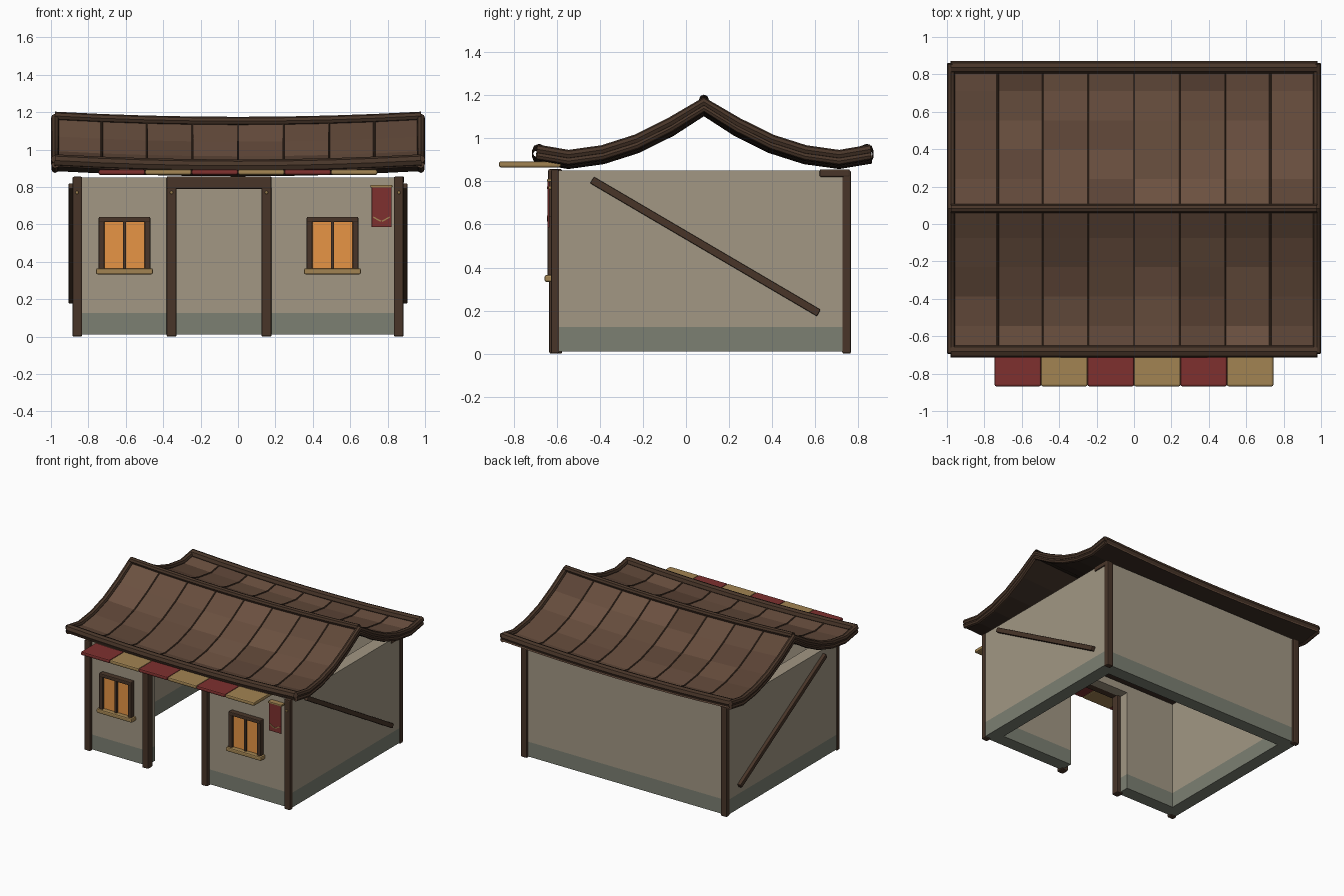
import bpy, bmesh, math, random
from mathutils import Vector

if "Cube" in bpy.data.objects:
    bpy.data.objects.remove(bpy.data.objects["Cube"])

random.seed(4)


def mat(name, r, g, b):
    m = bpy.data.materials.new(name)
    m.diffuse_color = (r, g, b, 1)
    m.use_nodes = True
    m.node_tree.nodes["Principled BSDF"].inputs["Base Color"].default_value = m.diffuse_color
    return m


PLASTER = mat("plaster", .36, .31, .23)
STONE = mat("stone", .20, .215, .17)
WOOD = mat("dark_wood", .065, .036, .022)
UNDER = mat("roof_underside", .04, .024, .016)
TILES = [mat("tile_%d" % i, .105 + .014 * i, .057 + .008 * i, .036 + .005 * i) for i in range(4)]
GLOW = mat("window_glow", .80, .30, .06)
TAN = mat("tan", .36, .23, .085)
RED = mat("red", .21, .03, .028)


def finish(ob, m):
    if m:
        ob.data.materials.append(m)
    bpy.context.view_layer.objects.active = ob
    ob.select_set(True)
    return ob


def box(name, x, y, z, m, bevel=0.0, rot=(0, 0, 0)):
    """Box from (min, max) ranges on each axis, rotated about its centre."""
    bm = bmesh.new()
    bmesh.ops.create_cube(bm, size=1)
    for v in bm.verts:
        v.co = Vector((v.co.x * (x[1] - x[0]), v.co.y * (y[1] - y[0]), v.co.z * (z[1] - z[0])))
    if bevel:
        bmesh.ops.bevel(bm, geom=bm.edges[:], offset=bevel, segments=2, profile=.5, affect='EDGES')
    me = bpy.data.meshes.new(name)
    bm.to_mesh(me)
    bm.free()
    ob = bpy.data.objects.new(name, me)
    ob.location = (sum(x) / 2, sum(y) / 2, sum(z) / 2)
    ob.rotation_euler = rot
    bpy.context.collection.objects.link(ob)
    return finish(ob, m)


def tube(name, pts, r, m, caps=False):
    cu = bpy.data.curves.new(name, 'CURVE')
    cu.dimensions = '3D'
    cu.bevel_depth, cu.bevel_resolution, cu.use_fill_caps = r, 2, caps
    sp = cu.splines.new('POLY')
    sp.points.add(len(pts) - 1)
    for p, q in zip(sp.points, pts):
        p.co = (*q, 1)
    ob = bpy.data.objects.new(name, cu)
    bpy.context.collection.objects.link(ob)
    return finish(ob, m)


# Walls: stone base below plaster, open top, doorway in the front
X, F, B, T = .88, -.605, .75, .10
DL, DR = -.36, .16
for part, z, m in (("base", (.01, .125), STONE), ("wall", (.125, .85), PLASTER)):
    box("left_" + part, (-X, -X + T), (F, B), z, m)
    box("right_" + part, (X - T, X), (F, B), z, m)
    box("back_" + part, (-X + T, X - T), (B - T, B), z, m)
    box("front_left_" + part, (-X + T, DL), (F, F + T), z, m)
    box("front_right_" + part, (DR, X - T), (F, F + T), z, m)
box("wall_over_door", (DL, DR), (F, F + T), (.79, .85), PLASTER)

# Corner posts and side braces
for s, side in ((-1, "left"), (1, "right")):
    xr = sorted((s * .833, s * .885))
    box(side + "_front_post", xr, (-.627, -.588), (0, .855), WOOD, .008)
    box(side + "_back_post", xr, (.725, .766), (0, .85), WOOD, .008)
    box(side + "_brace", sorted((s * .875, s * .906)), (-.61 + .09, .61 + .09), (.48, .515), WOOD, .005,
        (-math.atan2(.61, 1.04), 0, 0))
box("right_top_bracket", (.845, .888), (.62, .76), (.82, .856), WOOD, .007)

# Door frame
box("door_left_jamb", (-.382, -.328), (-.635, -.575), (0, .84), WOOD, .008)
box("door_right_jamb", (.125, .180), (-.635, -.575), (0, .84), WOOD, .008)
box("door_lintel", (-.382, .180), (-.64, -.575), (.79, .857), WOOD, .008)

# Brass pegs on the posts
for i, px in enumerate((-.86, -.355, .152, .86)):
    bpy.ops.mesh.primitive_uv_sphere_add(segments=10, ring_count=6, radius=.009,
                                         location=(px, -.629 if abs(px) > .5 else -.637, .77))
    bpy.context.object.name = "peg_%d" % i
    finish(bpy.context.object, TAN)

# Windows
for c, side in ((-.607, "left"), (.505, "right")):
    n = side + "_window_"
    box(n + "pane", (c - .115, c + .115), (-.622, -.59), (.35, .625), GLOW)
    for s, e in ((-1, "left"), (1, "right")):
        box(n + e + "_stile", sorted((c + s * .108, c + s * .138)), (-.643, -.59), (.35, .635), WOOD, .005)
    box(n + "head", (c - .138, c + .138), (-.645, -.59), (.612, .64), WOOD, .006)
    box(n + "mullion", (c - .009, c + .009), (-.636, -.6), (.355, .62), WOOD, .003)
    box(n + "sill", (c - .152, c + .152), (-.656, -.59), (.333, .365), TAN, .008)

# Hanging pennant
box("pennant", (.715, .82), (-.642, -.634), (.585, .80), RED, .002)
box("pennant_rod", (.708, .825), (-.645, -.60), (.797, .811), TAN, .004)
for s in (-1, 1):
    box("pennant_chevron_%d" % (s > 0), sorted((.767, .767 + s * .046)), (-.646, -.640), (.624, .631), TAN, 0,
        (0, -s * .5, 0))

# Striped awning
w = 1.49 / 6
for i in range(6):
    x0 = -.745 + i * w
    box("awning_panel_%d" % i, (x0, x0 + w), (-.868, -.58), (.865, .893), TAN if i % 2 else RED, .009)

# Curved roof: profile as (distance from ridge, height at the gable end)
PROF = [(0, 1.165), (.157, 1.07), (.314, .992), (.471, .942), (.628, .920), (.775, .945)]
RY = .083
LINE = [(RY - d, z) for d, z in PROF[::-1]] + [(RY + d, z) for d, z in PROF[1:]]
COLS = [-.972 + .243 * i for i in range(9)]


def sag(x):
    return .028 * ((x / .98) ** 2 - 1)


bm = bmesh.new()
grid = [[bm.verts.new((x, y, z + sag(x))) for y, z in LINE] for x in COLS]
for i in range(8):
    for j in range(10):
        f = bm.faces.new((grid[i][j], grid[i + 1][j], grid[i + 1][j + 1], grid[i][j + 1]))
        f.material_index = random.randrange(4)
me = bpy.data.meshes.new("roof")
bm.to_mesh(me)
bm.free()
roof = bpy.data.objects.new("roof", me)
bpy.context.collection.objects.link(roof)
for m in TILES + [UNDER]:
    me.materials.append(m)
so = roof.modifiers.new("thickness", 'SOLIDIFY')
so.thickness, so.offset, so.material_offset = .035, -1, 4

# Seam ribs, ridge, eaves and verges
bars = []
for i, x in enumerate(COLS[1:-1]):
    bars.append(tube("roof_seam_%d" % i, [(x, y, z + sag(x) + .001) for y, z in LINE], .006, WOOD))
for n, y, z, r in (("ridge_pole", RY, 1.18, .023), ("front_eave", -.682, .942, .033), ("back_eave", .838, .942, .033)):
    bars.append(tube(n, [(x * 1.008, y, z + sag(x)) for x in COLS], r, WOOD))
for s, side in ((-1, "left"), (1, "right")):
    for n, dz, r in (("upper", .004, .022), ("lower", -.026, .019)):
        bars.append(tube(side + "_verge_" + n, [(s * .978, y, z + dz) for y, z in LINE], r, WOOD, True))

# Turn the bars into meshes and smooth them
bpy.ops.object.select_all(action='DESELECT')
for ob in bars:
    ob.select_set(True)
bpy.context.view_layer.objects.active = bars[0]
bpy.ops.object.convert(target='MESH')
bpy.ops.object.shade_smooth_by_angle(angle=math.radians(40))
